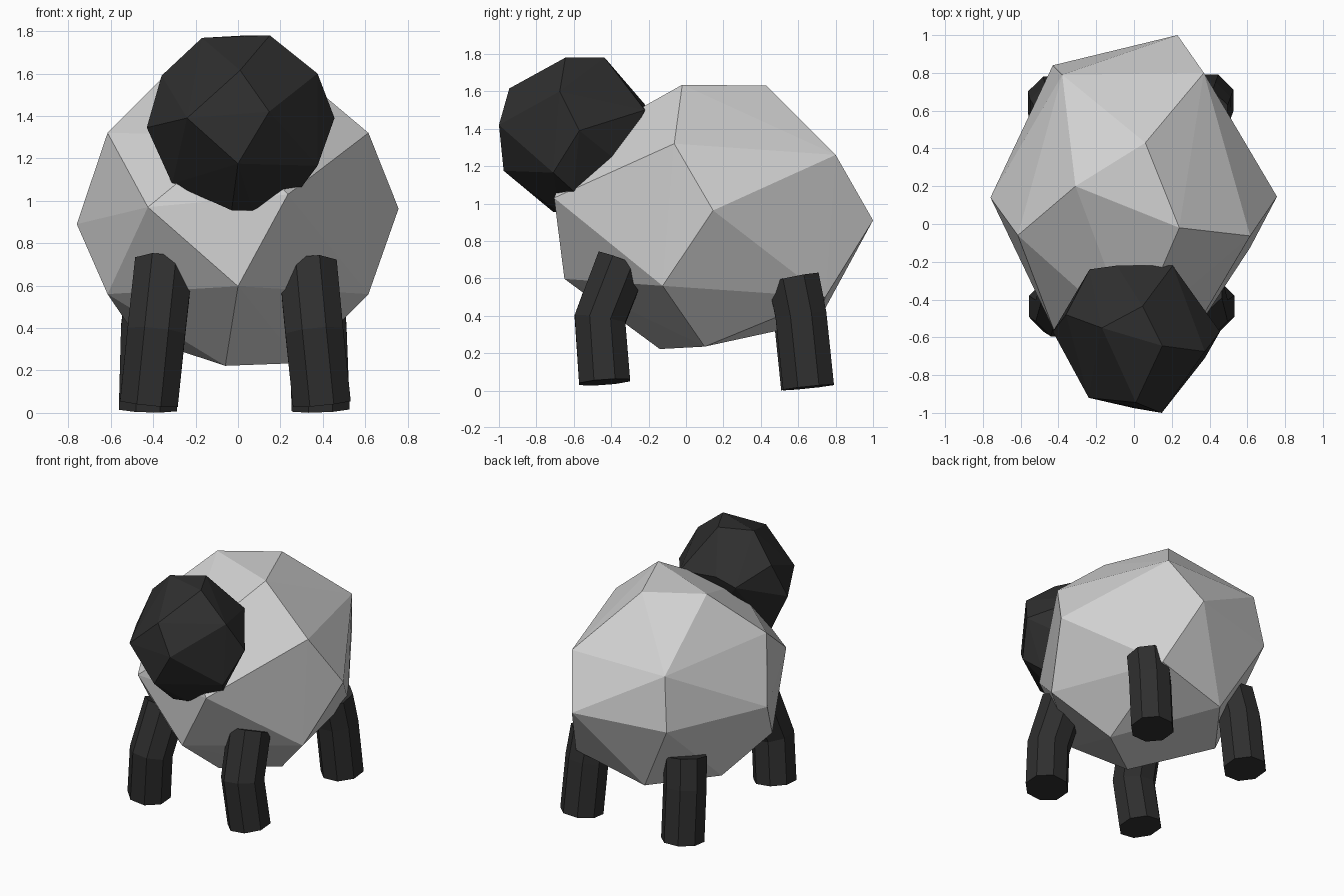
import bpy, bmesh, math
from mathutils import Vector

if "Cube" in bpy.data.objects:
    bpy.data.objects.remove(bpy.data.objects["Cube"])


def material(name, value):
    m = bpy.data.materials.new(name)
    m.diffuse_color = (value, value, value, 1)
    m.use_nodes = True
    m.node_tree.nodes["Principled BSDF"].inputs["Base Color"].default_value = m.diffuse_color
    return m


wool = material("light_wool", 0.64)
dark = material("dark_skin", 0.028)


def finish(name, bm, mat):
    bmesh.ops.recalc_face_normals(bm, faces=bm.faces)
    mesh = bpy.data.meshes.new(name)
    bm.to_mesh(mesh)
    bm.free()
    mesh.materials.append(mat)
    obj = bpy.data.objects.new(name, mesh)
    bpy.context.collection.objects.link(obj)
    return obj


def faceted_lump(name, points, mat):
    """Flat-faced boulder shape wrapped around a few corner points."""
    bm = bmesh.new()
    for p in points:
        bm.verts.new(p)
    res = bmesh.ops.convex_hull(bm, input=bm.verts)
    loose = [v for v in bm.verts if not v.link_faces]
    bmesh.ops.delete(bm, geom=loose, context='VERTS')
    return finish(name, bm, mat)


def bent_leg(name, path, radius, mat, sides=8):
    """Tube with a knee; end caps are square to the tube."""
    pts = [Vector(p) for p in path]
    bm = bmesh.new()
    rings = []
    for i, p in enumerate(pts):
        before, after = pts[max(i - 1, 0)], pts[min(i + 1, len(pts) - 1)]
        axis = (after - before).normalized()
        q = Vector((0, 0, 1)).rotation_difference(axis)
        ring = []
        for k in range(sides):
            a = 2 * math.pi * (k + 0.5) / sides
            ring.append(bm.verts.new(p + q @ Vector((radius * math.cos(a), radius * math.sin(a), 0))))
        rings.append(ring)
    for lo, hi in zip(rings, rings[1:]):
        for k in range(sides):
            n = (k + 1) % sides
            bm.faces.new((lo[k], lo[n], hi[n], hi[k]))
    bm.faces.new(rings[0][::-1])
    bm.faces.new(rings[-1])
    return finish(name, bm, mat)


# Woolly body
faceted_lump("body", [
    # back
    (0.23, 1.00, 0.91), (-0.43, 0.84, 0.88), (-0.38, 0.79, 1.26), (0.37, 0.80, 1.26),
    (-0.157, 0.705, 0.367), (0.375, 0.745, 0.50),
    # sides
    (0.757, 0.145, 0.963), (-0.76, 0.14, 0.89), (0.615, -0.063, 1.32), (-0.615, -0.06, 1.32),
    (0.615, -0.125, 0.56), (-0.615, -0.125, 0.56),
    # top
    (0.06, 0.43, 1.63), (-0.31, 0.20, 1.625), (0.24, -0.02, 1.635),
    # front
    (-0.425, -0.56, 0.97), (0.235, -0.705, 1.03), (0.0, -0.65, 0.597), (-0.01, -0.60, 1.31),
    # belly
    (0.29, 0.10, 0.235), (-0.06, -0.14, 0.222), (-0.48, 0.27, 0.36),
], wool)

# Head
faceted_lump("head", [
    # face
    (0.147, -1.0, 1.42), (-0.24, -0.92, 1.39), (0.01, -0.945, 1.615), (0.0, -0.975, 1.175),
    # crown
    (0.15, -0.645, 1.78), (-0.17, -0.55, 1.768), (0.045, -0.435, 1.78),
    # cheeks
    (0.375, -0.675, 1.60), (0.455, -0.57, 1.39), (0.375, -0.71, 1.165),
    (-0.36, -0.48, 1.59), (-0.43, -0.57, 1.345), (-0.31, -0.55, 1.08), (0.30, -0.60, 1.065),
    # chin
    (0.07, -0.68, 0.955), (-0.03, -0.71, 0.955),
    # back of head
    (0.205, -0.22, 1.50), (-0.09, -0.22, 1.53), (-0.235, -0.24, 1.48),
    (0.0, -0.33, 1.18), (0.28, -0.36, 1.22), (-0.2, -0.38, 1.2),
], dark)

# Legs, each from foot to knee to hip
legs = {
    "front_right_leg": [(0.395, -0.435, 0.045), (0.36, -0.46, 0.38), (0.33, -0.34, 0.69)],
    "front_left_leg": [(-0.42, -0.435, 0.045), (-0.385, -0.46, 0.38), (-0.35, -0.34, 0.70)],
    "back_right_leg": [(0.39, 0.655, 0.017), (0.375, 0.615, 0.40), (0.36, 0.575, 0.60)],
    "back_left_leg": [(-0.425, 0.645, 0.017), (-0.415, 0.605, 0.40), (-0.39, 0.565, 0.60)],
}
for name, path in legs.items():
    bent_leg(name, path, 0.148, dark)
